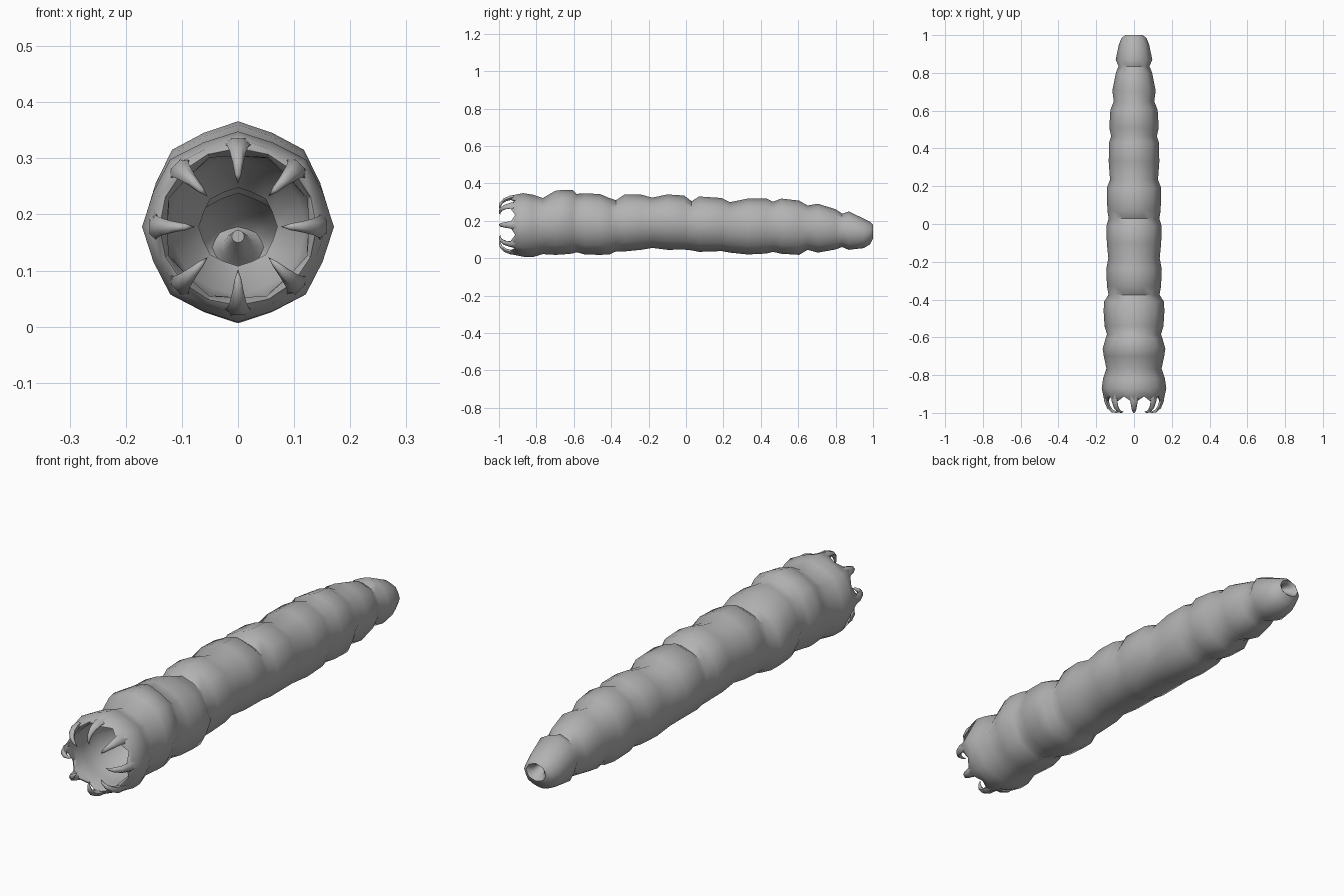
import bpy, bmesh, math

SIDES = 16
MOUTH_Z = 0.178

skin = bpy.data.materials.new("grey skin")
skin.diffuse_color = (0.45, 0.45, 0.45, 1)


def finish(bm, name, angle):
    mesh = bpy.data.meshes.new(name)
    bm.to_mesh(mesh)
    bm.free()
    mesh.materials.append(skin)
    obj = bpy.data.objects.new(name, mesh)
    bpy.context.collection.objects.link(obj)
    bpy.ops.object.select_all(action='DESELECT')
    obj.select_set(True)
    bpy.context.view_layer.objects.active = obj
    bpy.ops.object.shade_smooth_by_angle(angle=math.radians(angle))
    return obj


def ring(bm, y, low, high, width, dip=0.955, forward=0.0):
    """Ridged cross-section: every second point lies on one of eight ridges."""
    verts = []
    for k in range(SIDES):
        a = math.tau * k / SIDES
        f = dip if k % 2 else 1.0
        verts.append(bm.verts.new((width * f * math.cos(a),
                                   y - (0 if k % 2 else forward),
                                   (low + high) / 2 + (high - low) / 2 * f * math.sin(a))))
    return verts


def bridge(bm, a, b):
    n = len(a)
    for k in range(n):
        j = (k + 1) % n
        bm.faces.new((a[k], b[k], b[j], a[j]))


# Mouth lining from throat to lip: y, radius, valley factor, forward push of ridges
mouth = [(-0.68, 0.070, 0.95, 0), (-0.76, 0.122, 0.97, 0), (-0.85, 0.132, 1.0, 0),
         (-0.895, 0.126, 1.06, 0.025), (-0.913, 0.140, 1.0, 0.035), (-0.905, 0.158, 0.95, 0.025)]

# Segmented body: y, bottom, top, half width
body = [(-0.87, 0.008, 0.348, 0.171), (-0.82, 0.006, 0.340, 0.164), (-0.765, 0.022, 0.322, 0.146),
        (-0.70, 0.018, 0.360, 0.160), (-0.66, 0.020, 0.366, 0.166), (-0.605, 0.025, 0.364, 0.150),
        (-0.585, 0.032, 0.344, 0.143), (-0.54, 0.020, 0.347, 0.156), (-0.46, 0.018, 0.343, 0.161),
        (-0.41, 0.020, 0.322, 0.158), (-0.375, 0.036, 0.310, 0.135), (-0.33, 0.036, 0.340, 0.143),
        (-0.24, 0.045, 0.340, 0.147), (-0.18, 0.055, 0.324, 0.136), (-0.10, 0.045, 0.341, 0.144),
        (-0.01, 0.046, 0.335, 0.146), (0.03, 0.042, 0.305, 0.134), (0.07, 0.034, 0.330, 0.141),
        (0.19, 0.038, 0.322, 0.144), (0.235, 0.030, 0.300, 0.127), (0.33, 0.020, 0.319, 0.134),
        (0.43, 0.025, 0.319, 0.132), (0.465, 0.034, 0.302, 0.121), (0.51, 0.024, 0.319, 0.131),
        (0.605, 0.018, 0.308, 0.125), (0.65, 0.045, 0.282, 0.107), (0.705, 0.030, 0.291, 0.115),
        (0.80, 0.047, 0.262, 0.096), (0.835, 0.060, 0.238, 0.082), (0.87, 0.045, 0.250, 0.097),
        (0.95, 0.054, 0.212, 0.080), (0.985, 0.075, 0.195, 0.066), (1.0, 0.105, 0.178, 0.046)]

# Dimple at the end of the tail
dimple = [(0.985, 0.120, 0.168, 0.027), (0.94, 0.150, 0.172, 0.011)]

bm = bmesh.new()
rings = [ring(bm, y, MOUTH_Z - r, MOUTH_Z + r, r, dip, fwd) for y, r, dip, fwd in mouth]
rings += [ring(bm, *row) for row in body]
rings += [ring(bm, *row, dip=1.0) for row in dimple]
for a, b in zip(rings, rings[1:]):
    bridge(bm, a, b)
bm.faces.new(list(reversed(rings[-1])))
finish(bm, "worm_body", 50)

# Eight hooked teeth: path radius, y, half width, half thickness
hook = [(0.146, -0.895, 0.030, 0.014), (0.146, -0.935, 0.020, 0.014),
        (0.135, -0.968, 0.015, 0.012), (0.115, -0.990, 0.010, 0.009),
        (0.094, -0.996, 0.006, 0.006)]
TIP = (0.076, -0.992)

for i in range(8):
    a = math.tau * i / 8
    radial, side = (math.cos(a), math.sin(a)), (-math.sin(a), math.cos(a))
    bm = bmesh.new()
    loops = []
    for n, (r, y, w, t) in enumerate(hook):
        # Thickness runs square to the curved path
        nxt = hook[n + 1][:2] if n + 1 < len(hook) else TIP
        dr, dy = nxt[0] - r, nxt[1] - y
        length = math.hypot(dr, dy)
        loop = []
        for k in range(6):
            b = math.tau * k / 6
            s, u = w * math.cos(b), t * math.sin(b)
            rad, yy = r - u * dy / length, max(y + u * dr / length, -1.0)
            loop.append(bm.verts.new((radial[0] * rad + side[0] * s, yy,
                                      MOUTH_Z + radial[1] * rad + side[1] * s)))
        loops.append(loop)
    for p, q in zip(loops, loops[1:]):
        bridge(bm, p, q)
    tip = bm.verts.new((radial[0] * TIP[0], TIP[1], MOUTH_Z + radial[1] * TIP[0]))
    for k in range(6):
        bm.faces.new((loops[-1][k], tip, loops[-1][(k + 1) % 6]))
    bm.faces.new(loops[0])
    bmesh.ops.recalc_face_normals(bm, faces=bm.faces)
    finish(bm, f"tooth_{i + 1}", 70)
